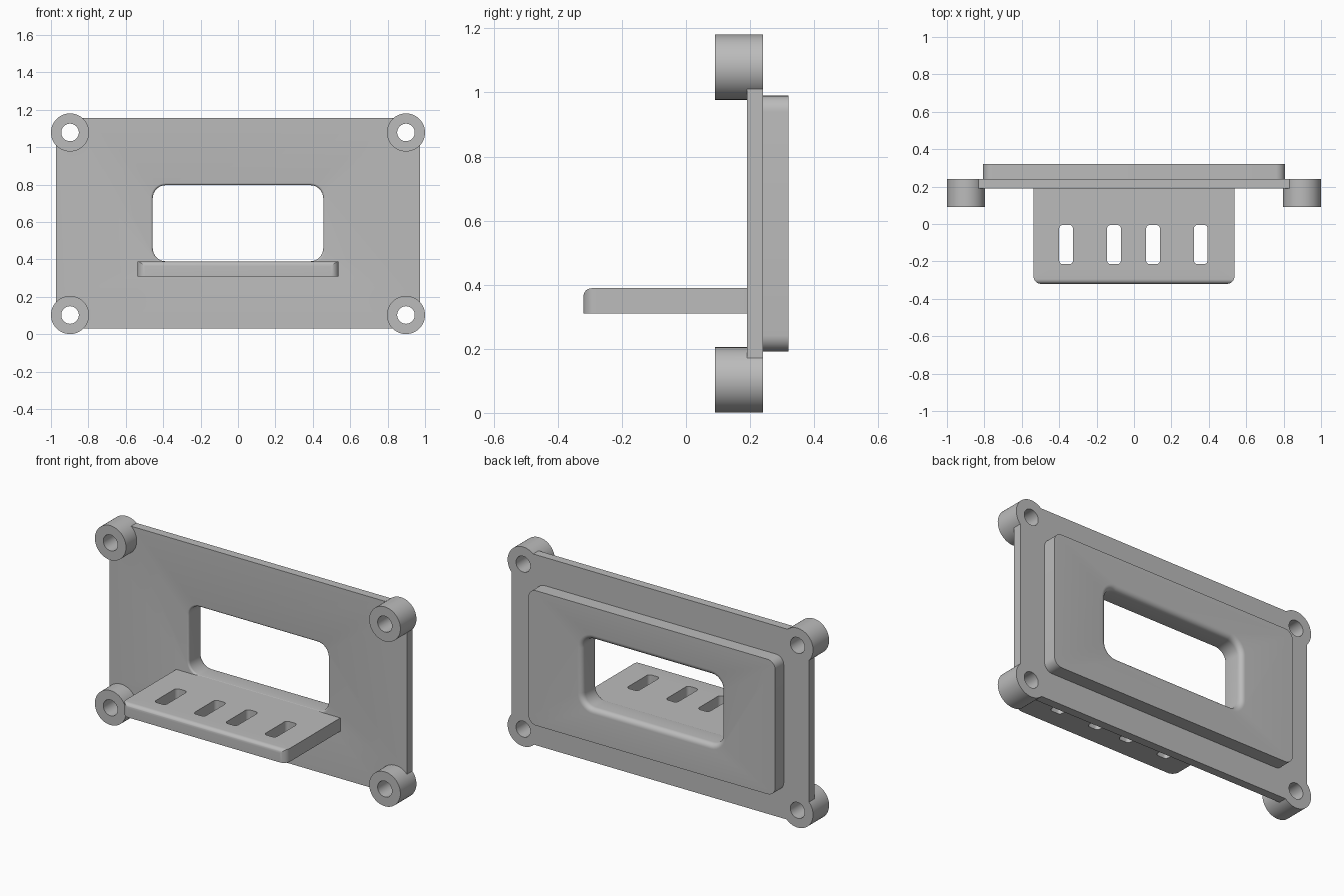
import bpy, bmesh
from math import sin, cos, pi
from mathutils import Vector

cube = bpy.data.objects.get("Cube")
if cube:
    bpy.data.objects.remove(cube, do_unlink=True)

grey = bpy.data.materials.new("plain grey")
grey.use_nodes = True
GREY = (0.5, 0.5, 0.5, 1)
grey.diffuse_color = GREY
grey.node_tree.nodes["Principled BSDF"].inputs["Base Color"].default_value = GREY


def rounded_rect(a0, a1, b0, b1, radii, seg=8):
    """Outline with one radius per corner, from (a1, b1) counter-clockwise."""
    pts = []
    corners = [(a1, b1, -1, -1), (a0, b1, 1, -1), (a0, b0, 1, 1), (a1, b0, -1, 1)]
    for i, ((a, b, sa, sb), r) in enumerate(zip(corners, radii)):
        if r == 0:
            pts.append((a, b))
            continue
        for k in range(seg + 1):
            t = (i + k / seg) * pi / 2
            pts.append((a + sa * r + r * cos(t), b + sb * r + r * sin(t)))
    return pts


def circle(a, b, r, seg=48):
    return [(a + r * cos(2 * pi * k / seg), b + r * sin(2 * pi * k / seg)) for k in range(seg)]


def loft(name, sections, axis="Y"):
    """Solid through matching outlines; each section is (outline, level on axis)."""
    place = {"X": lambda a, b, h: (h, a, b), "Y": lambda a, b, h: (a, h, b),
             "Z": lambda a, b, h: (a, b, h)}[axis]
    bm = bmesh.new()
    loops = [[bm.verts.new(place(a, b, h)) for a, b in pts] for pts, h in sections]
    n = len(loops[0])
    for lo, hi in zip(loops, loops[1:]):
        for i in range(n):
            bm.faces.new((lo[i], lo[(i + 1) % n], hi[(i + 1) % n], hi[i]))
    bm.faces.new(loops[0])
    bm.faces.new(loops[-1])
    bmesh.ops.recalc_face_normals(bm, faces=bm.faces)
    mesh = bpy.data.meshes.new(name)
    bm.to_mesh(mesh)
    bm.free()
    mesh.materials.append(grey)
    obj = bpy.data.objects.new(name, mesh)
    bpy.context.collection.objects.link(obj)
    return obj


def prism(name, outline, h0, h1, axis="Y"):
    return loft(name, [(outline, h0), (outline, h1)], axis)


def activate(obj):
    bpy.ops.object.select_all(action="DESELECT")
    obj.select_set(True)
    bpy.context.view_layer.objects.active = obj


def combine(obj, others, operation):
    """Apply a boolean with each of the other solids."""
    activate(obj)
    for other in others:
        other.hide_render = True
        mod = obj.modifiers.new("combine", "BOOLEAN")
        mod.operation, mod.solver, mod.object = operation, "EXACT", other
        bpy.ops.object.modifier_apply(modifier=mod.name)


def discard(objs):
    for obj in objs:
        bpy.data.objects.remove(obj, do_unlink=True)


FRONT, MID, BACK = 0.19, 0.24, 0.32
LIP, FILLET = 0.012, 0.03
centres = [(x, z) for x in (-0.898, 0.898) for z in (0.103, 1.079)]

# Window cutter, flared softly at the front and the back
def window(grow):
    return rounded_rect(-0.456 - grow, 0.456 + grow, 0.39 - grow, 0.797 + grow,
                        [0.07 + grow] * 4)

steps = [k / 6 * pi / 2 for k in range(7)]
sections = [(window(LIP), FRONT - 0.05)]
sections += [(window(LIP * (1 - sin(t))), FRONT + LIP * (1 - cos(t))) for t in steps]
sections += [(window(FILLET * (1 - cos(t))), BACK - FILLET * (1 - sin(t))) for t in steps]
sections += [(window(FILLET), BACK + 0.05)]
window_cutter = loft("window_cutter", sections)

# Base plate with four corner bosses, drilled through
plate = prism("base_plate", rounded_rect(-0.973, 0.973, 0.03, 1.157, [0.05] * 4), FRONT, MID)
bosses = [prism("corner_boss", circle(x, z, 0.102), 0.09, MID) for x, z in centres]
drills = [prism("drill_cutter", circle(x, z, 0.047, 32), 0, 0.4) for x, z in centres]
combine(plate, bosses, "UNION")
combine(plate, drills + [window_cutter], "DIFFERENCE")

# Raised panel on the back
panel = prism("raised_back_panel", rounded_rect(-0.808, 0.808, 0.192, 0.99, [0.05] * 4), MID, BACK)
combine(panel, [window_cutter], "DIFFERENCE")

# Shelf: rounded front corners, rounded upper front edge, four slots
shelf = prism("shelf", rounded_rect(-0.537, 0.537, -0.32, 0.2, [0, 0, 0.04, 0.04]),
              0.31, 0.389, "Z")
edge = prism("edge_profile", rounded_rect(-0.32, 0.4, 0.2, 0.389, [0, 0.025, 0, 0]), -1, 1, "X")
slots = [prism("slot_cutter", rounded_rect(x - 0.037, x + 0.037, -0.215, -0.005, [0.02] * 4),
               0.2, 0.5, "Z") for x in (-0.363, -0.107, 0.102, 0.357)]
combine(shelf, [edge], "INTERSECT")
combine(shelf, slots, "DIFFERENCE")

discard(bosses + drills + slots + [window_cutter, edge])

for part in (plate, panel, shelf):
    activate(part)
    bpy.ops.object.shade_smooth_by_angle(angle=pi / 6)
